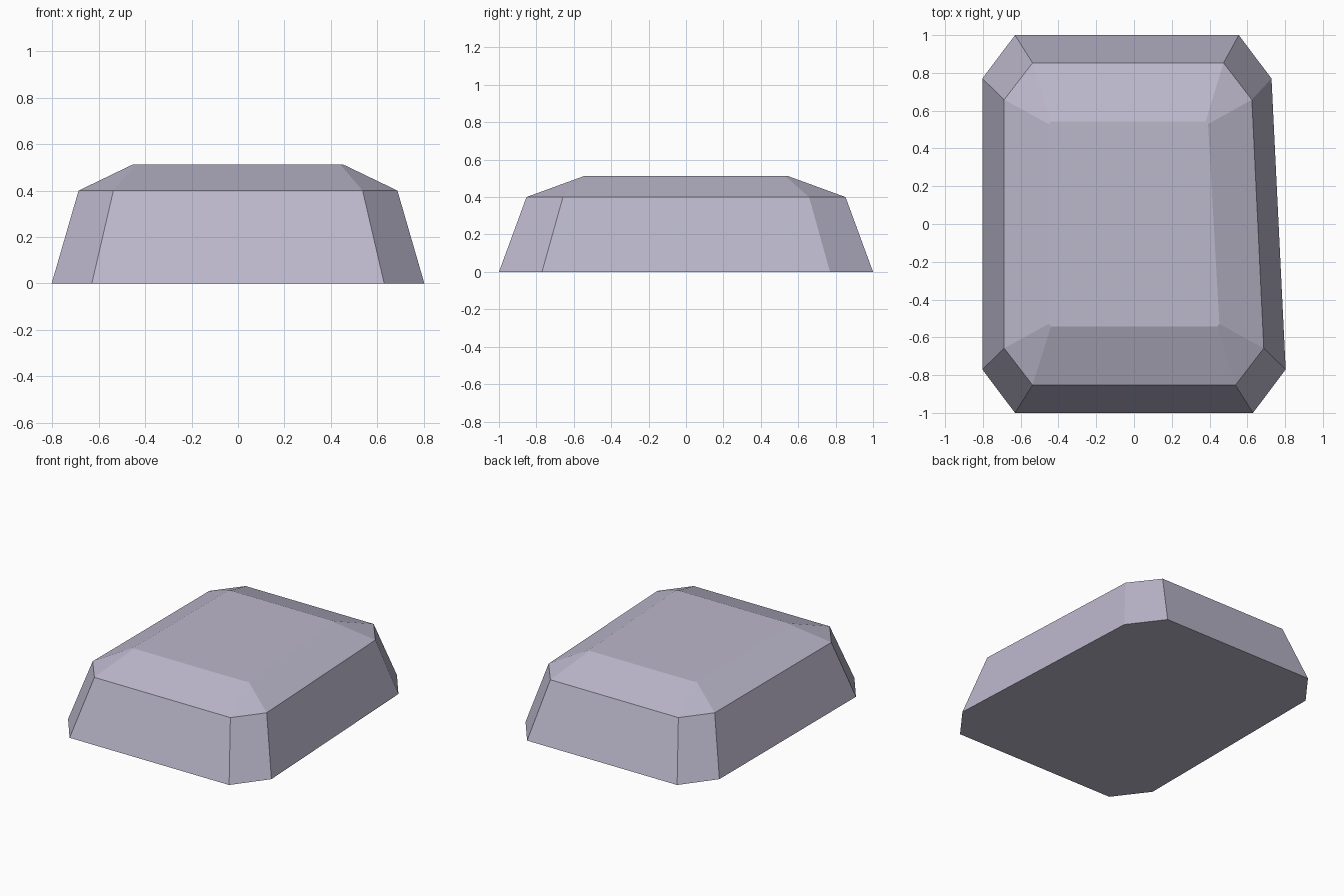
import bpy
import bmesh

cube = bpy.data.objects.get("Cube")
if cube:
    bpy.data.objects.remove(cube, do_unlink=True)

# Pale lilac stone colour
stone = bpy.data.materials.new("lilac_grey")
stone.use_nodes = True
colour = (0.50, 0.475, 0.60, 1)
stone.diffuse_color = colour
stone.node_tree.nodes["Principled BSDF"].inputs["Base Color"].default_value = colour


def ring(bm, half_x, half_y, cut_x, cut_y, z, skew):
    """Chamfered rectangle whose back left corner is pulled inwards."""
    points = []
    for sx, sy in ((1, -1), (1, 1), (-1, 1), (-1, -1)):
        shift = skew if (sx, sy) == (1, 1) else 0
        pair = [(sx * (half_x - cut_x) - shift, sy * half_y),
                (sx * half_x - shift, sy * (half_y - cut_y))]
        if sx * sy > 0:
            pair.reverse()
        points += pair
    return [bm.verts.new((x, y, z)) for x, y in points]


# Stacked rings: base, shoulder and flat top
bm = bmesh.new()
rings = [ring(bm, 0.803, 1.0, 0.173, 0.23, 0, 0.075),
         ring(bm, 0.687, 0.853, 0.15, 0.195, 0.40, 0.063),
         ring(bm, 0.452, 0.543, 0.012, 0.014, 0.513, 0.06)]
for low, high in zip(rings, rings[1:]):
    for i in range(len(low)):
        j = (i + 1) % len(low)
        bm.faces.new((low[i], low[j], high[j], high[i]))
bm.faces.new(rings[-1])
bm.faces.new(rings[0][::-1])
bmesh.ops.recalc_face_normals(bm, faces=bm.faces)

mesh = bpy.data.meshes.new("stone_block")
bm.to_mesh(mesh)
bm.free()
mesh.materials.append(stone)
block = bpy.data.objects.new("stone_block", mesh)
bpy.context.collection.objects.link(block)
